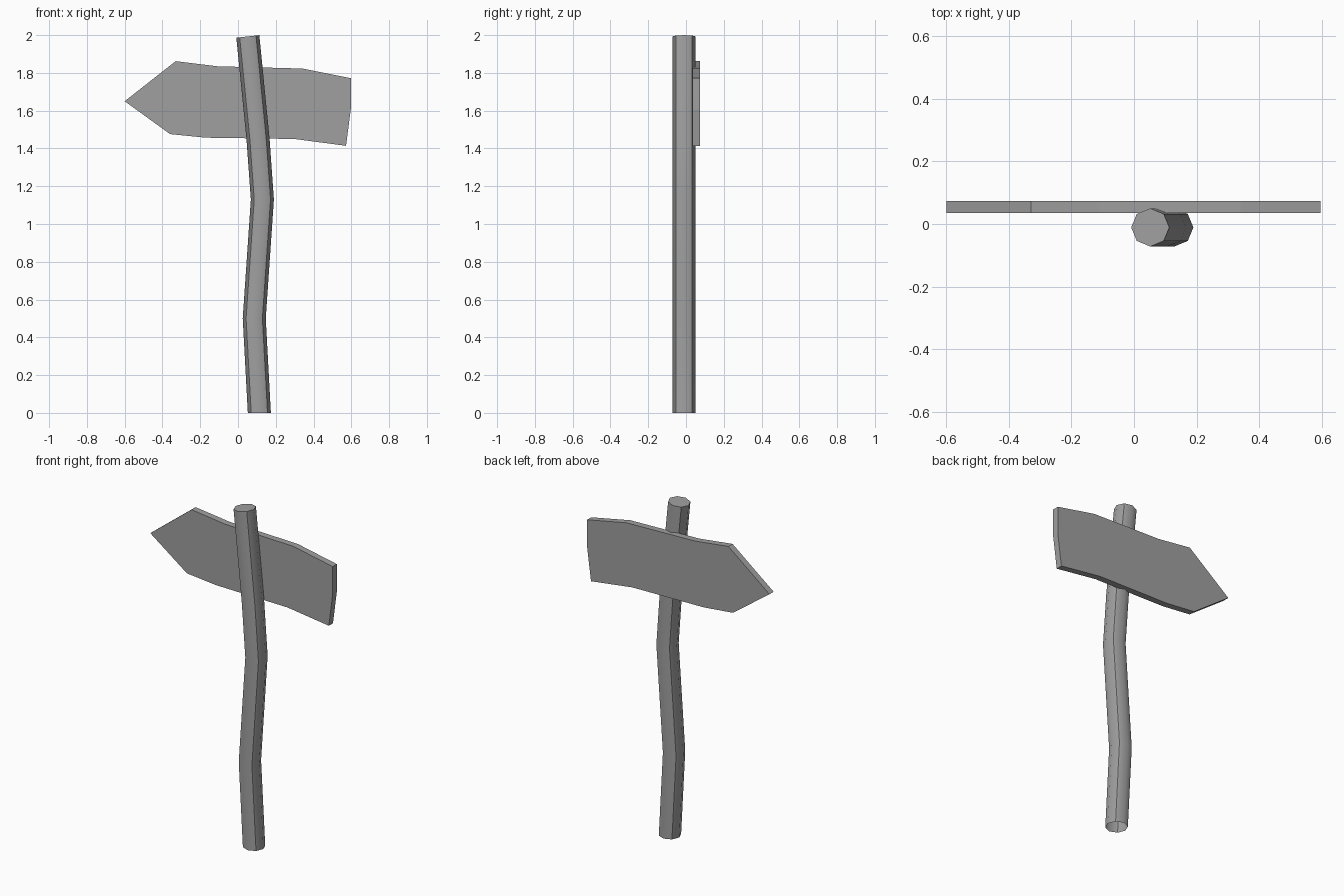
import bpy, bmesh
from math import cos, sin, pi

cube = bpy.data.objects.get("Cube")
if cube:
    bpy.data.objects.remove(cube, do_unlink=True)

# Weathered grey used for the whole sign
grey = bpy.data.materials.new("weathered_grey")
grey.use_nodes = True
colour = (0.35, 0.35, 0.35, 1)
grey.diffuse_color = colour
grey.node_tree.nodes["Principled BSDF"].inputs["Base Color"].default_value = colour


def add_object(name, bm):
    bmesh.ops.recalc_face_normals(bm, faces=bm.faces)
    mesh = bpy.data.meshes.new(name)
    bm.to_mesh(mesh)
    bm.free()
    mesh.materials.append(grey)
    obj = bpy.data.objects.new(name, mesh)
    bpy.context.collection.objects.link(obj)
    return obj


# Crooked post: octagonal rings along a bent path (x, z, tilt), open at the base
SIDES, RADIUS, POST_Y = 8, 0.061, -0.011
path = [(0.113, 0, 0), (0.086, 0.5, 0), (0.129, 1.13, 0),
        (0.106, 1.45, 0.06), (0.052, 1.993, 0.11)]
bm = bmesh.new()
rings = []
for x, z, tilt in path:
    ring = []
    for i in range(SIDES):
        a = 2 * pi * i / SIDES
        dx = RADIUS * cos(a)
        ring.append(bm.verts.new((x + dx, POST_Y + RADIUS * sin(a), z + tilt * dx)))
    rings.append(ring)
for low, high in zip(rings, rings[1:]):
    for i in range(SIDES):
        j = (i + 1) % SIDES
        face = bm.faces.new((low[i], low[j], high[j], high[i]))
        face.smooth = True
cap = bm.faces.new(rings[-1])
# Crisp diagonal corners and cap rim
for edge in cap.edges:
    edge.smooth = False
for low, high in zip(rings, rings[1:]):
    for i in range(1, SIDES, 2):
        bm.edges.get((low[i], high[i])).smooth = False
add_object("post", bm)

# Arrow board: warped outline extruded backwards
outline = [(-0.6, 1.65), (-0.33, 1.862), (-0.11, 1.835), (0.34, 1.823),
           (0.597, 1.772), (0.597, 1.607), (0.572, 1.414), (0.3, 1.45),
           (-0.17, 1.457), (-0.36, 1.476)]
FRONT_Y, THICKNESS = 0.035, 0.039
bm = bmesh.new()
front = bm.faces.new([bm.verts.new((x, FRONT_Y, z)) for x, z in outline])
result = bmesh.ops.extrude_face_region(bm, geom=[front], use_keep_orig=True)
back = [v for v in result["geom"] if isinstance(v, bmesh.types.BMVert)]
bmesh.ops.translate(bm, verts=back, vec=(0, THICKNESS, 0))
add_object("arrow_board", bm)
